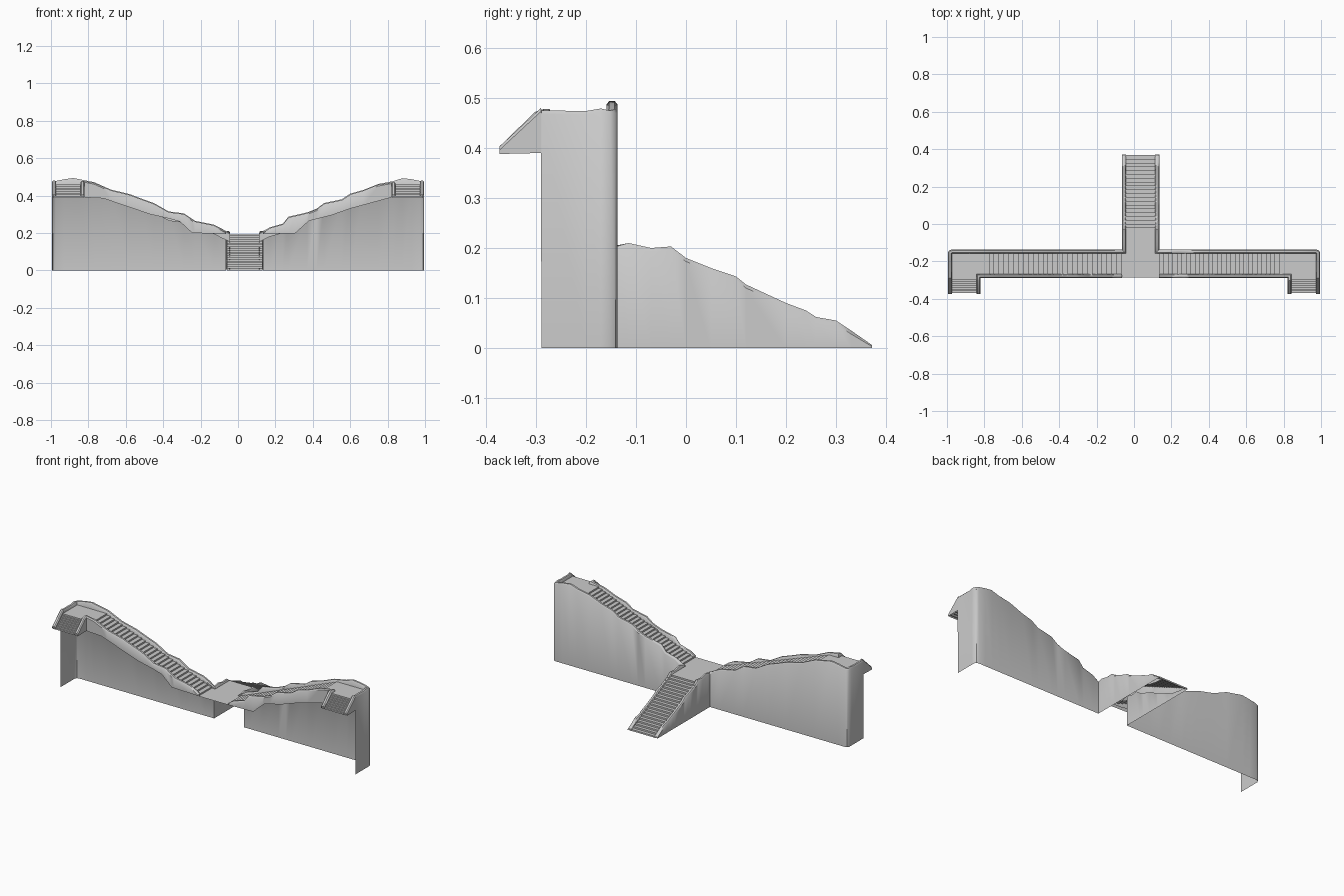
import bpy, bmesh
from mathutils import Vector

if "Cube" in bpy.data.objects:
    bpy.data.objects.remove(bpy.data.objects["Cube"])

T = 0.022            # parapet thickness
LAND, TOP = 0.193, 0.458   # lower and upper landing heights


def finish(name, bm, smooth=False):
    bmesh.ops.recalc_face_normals(bm, faces=bm.faces[:])
    me = bpy.data.meshes.new(name)
    bm.to_mesh(me)
    bm.free()
    ob = bpy.data.objects.new(name, me)
    bpy.context.collection.objects.link(ob)
    if smooth:
        bpy.ops.object.select_all(action='DESELECT')
        ob.select_set(True)
        bpy.context.view_layer.objects.active = ob
        bpy.ops.object.shade_smooth_by_angle(angle=0.7)
    return ob


def wall(name, stations, side):
    """Open sheet wall with a rounded parapet; stations are (x, y, bottom, top),
    side (+1 / -1) says which side of the path the parapet folds to."""
    bm = bmesh.new()
    pts = [Vector(s[:2]) for s in stations]
    rows = []
    for i, (x, y, bot, top) in enumerate(stations):
        a = (pts[i] - pts[i - 1]).normalized() if i else None
        b = (pts[i + 1] - pts[i]).normalized() if i < len(pts) - 1 else None
        a, b = a or b, b or a
        na, nb = Vector((-a.y, a.x)), Vector((-b.y, b.x))
        m = (na + nb).normalized()
        m *= side * T / max(m.dot(na), 0.5)
        r = min(0.007, (top - bot) / 2)
        section = [(0, bot), (0, top - r), (0.25, top), (0.75, top),
                   (1, top - r), (1, min(max(bot, top - 0.05), top - r - 0.001))]
        rows.append([bm.verts.new((x + m.x * k, y + m.y * k, z)) for k, z in section])
    for p, q in zip(rows, rows[1:]):
        for j in range(5):
            bm.faces.new((p[j], p[j + 1], q[j + 1], q[j]))
    return finish(name, bm, True)


def stairs(name, start, end, width, n):
    """Zigzag sheet of n steps from start up to end, swept along the width vector."""
    bm = bmesh.new()
    a, b, w = Vector(start), Vector(end), Vector(width)
    line = [a]
    for i in range(n):
        p, q = a.lerp(b, i / n), a.lerp(b, (i + 1) / n)
        line += [Vector((p.x, p.y, q.z)), q]
    rows = [(bm.verts.new(p), bm.verts.new(p + w)) for p in line]
    for p, q in zip(rows, rows[1:]):
        bm.faces.new((p[0], p[1], q[1], q[0]))
    return finish(name, bm)


def floor(name, x0, x1, y0, y1, z):
    bm = bmesh.new()
    bm.faces.new([bm.verts.new(p) for p in
                  ((x0, y0, z), (x1, y0, z), (x1, y1, z), (x0, y1, z))])
    return finish(name, bm)


# weathered parapet tops: central flight (y, z) and wings (|x|, z)
centre = [(.372, .006), (.33, .035), (.3, .055), (.26, .062), (.24, .075), (.2, .09),
          (.12, .127), (.1, .143), (.05, .16), (0, .18), (-.03, .203), (-.07, .2),
          (-.115, .21)]
right = [(.17, .23), (.24, .25), (.27, .287), (.37, .31), (.42, .33), (.46, .36),
         (.555, .38), (.6, .41), (.67, .43), (.75, .462), (.83, .477), (.88, .493),
         (.93, .487)]
left = [(.085, .222), (.13, .245), (.23, .265), (.29, .305), (.37, .315), (.45, .36),
        (.52, .385), (.58, .408), (.68, .432), (.77, .472), (.88, .494), (.93, .487)]
# lower edge of the front fascia
right_low = [(.135, .195), (.305, .198), (.38, .265), (.5, .295), (.6, .33), (.82, .39)]
left_low = [(.065, .195), (.245, .2), (.31, .26), (.36, .275), (.47, .3), (.72, .385), (.82, .39)]


def lerp(table, x):
    for (x0, z0), (x1, z1) in zip(table, table[1:]):
        if x <= x1:
            return z0 + (z1 - z0) * max(0, (x - x0) / (x1 - x0))
    return table[-1][1]


BACK, FRONT, TIP = -.137, -.29, -.373
for s, label, edge, prof, low in ((1, "right", .135, right, right_low),
                                  (-1, "left", .065, left, left_low)):
    # outer wall: central flight side, back of the wing, rounded corner, end wall
    path = [(s * edge, y, 0, z) for y, z in centre]
    path += [(s * edge, BACK, 0, .202)]
    path += [(s * x, BACK, 0, z) for x, z in prof]
    path += [(s * .975, BACK, 0, .478), (s * .988, BACK - .004, 0, .476),
             (s * .995, BACK - .015, 0, .475), (s * .995, -.17, 0, .479),
             (s * .995, -.2, 0, .474), (s * .995, FRONT + .001, 0, .475),
             (s * .995, FRONT, .39, .48), (s * .995, TIP, .388, .403)]
    wall(label + "_outer_wall", path, -s)

    # front parapet with fascia, turning out along the short front flight
    xs = sorted({edge} | {x for x, _ in prof if x < .82} | {x for x, _ in low})
    tops = [(edge, .202)] + prof
    path = [(s * x, FRONT, lerp(low, x), max(lerp(tops, x) - .004, lerp(low, x) + .008))
            for x in xs]
    path += [(s * .82, FRONT - .012, .39, .472), (s * .82, TIP, .388, .403)]
    wall(label + "_front_parapet", path, s)

    # wing stairs, upper landing and short front flight
    stairs(label + "_wing_stairs", (s * edge, FRONT + .005, LAND),
           (s * .8, FRONT + .005, TOP), (0, BACK - FRONT - .01, 0), 28)
    floor(label + "_upper_landing", s * .8, s * .99, FRONT, BACK - .005, TOP)
    stairs(label + "_front_flight", (s * .825, TIP + .004, .388),
           (s * .825, FRONT, TOP), (s * .165, 0, 0), 8)

# central landing and central stairs running to the back
floor("central_landing", -.065, .135, -.287, -.04, LAND)
stairs("central_stairs", (-.06, .368, 0), (-.06, -.04, LAND), (.19, 0, 0), 20)
